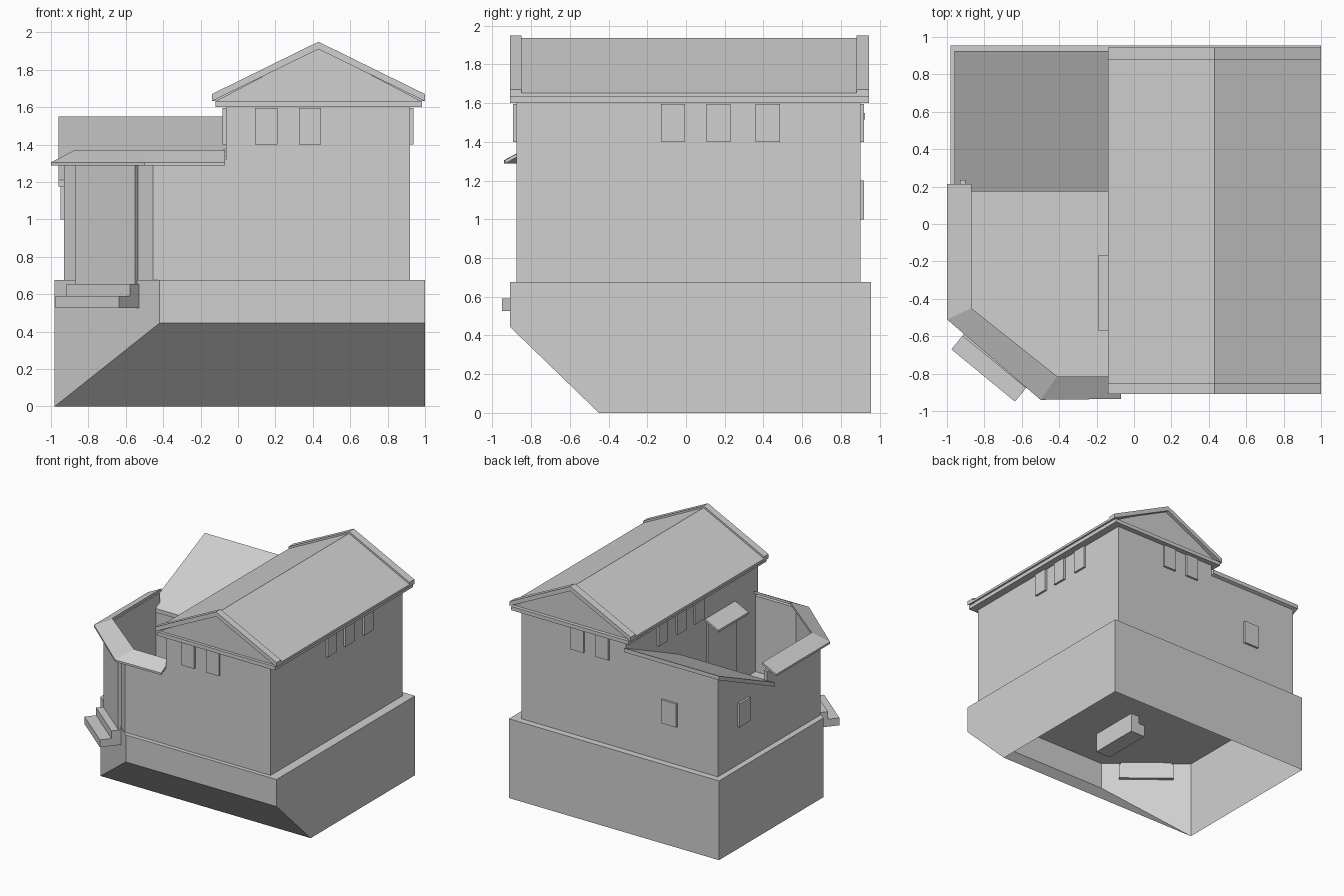
import bpy, bmesh
from mathutils import Vector

old = bpy.data.objects.get("Cube")
if old:
    bpy.data.objects.remove(old, do_unlink=True)

stone = bpy.data.materials.new("plain_grey")
stone.use_nodes = True
GREY = (0.63, 0.63, 0.63, 1)
stone.diffuse_color = GREY
stone.node_tree.nodes["Principled BSDF"].inputs["Base Color"].default_value = GREY


def finish(name, bm):
    bmesh.ops.recalc_face_normals(bm, faces=bm.faces)
    mesh = bpy.data.meshes.new(name)
    bm.to_mesh(mesh)
    bm.free()
    mesh.materials.append(stone)
    obj = bpy.data.objects.new(name, mesh)
    bpy.context.scene.collection.objects.link(obj)
    return obj


def loft(name, sections):
    """Join matching cross-sections into a closed solid."""
    bm = bmesh.new()
    rings = [[bm.verts.new(p) for p in s] for s in sections]
    n = len(rings[0])
    for a, b in zip(rings, rings[1:]):
        for i in range(n):
            j = (i + 1) % n
            bm.faces.new((a[i], a[j], b[j], b[i]))
    bm.faces.new(rings[0])
    bm.faces.new(rings[-1])
    return finish(name, bm)


def box(name, x0, x1, y0, y1, z0, z1):
    ring = [(x0, y0), (x1, y0), (x1, y1), (x0, y1)]
    return loft(name, [[(x, y, z) for x, y in ring] for z in (z0, z1)])


def prism_x(name, profile, x0, x1):
    return loft(name, [[(x, y, z) for y, z in profile] for x in (x0, x1)])


def prism_y(name, profile, y0, y1):
    return loft(name, [[(x, y, z) for x, z in profile] for y in (y0, y1)])


def strip(name, outer, inner, z_out, z_in):
    """Band between two plan lines, with its own heights on each side."""
    return loft(name, [[(*o, z_out[0]), (*o, z_out[1]), (*i, z_in[1]), (*i, z_in[0])]
                       for o, i in zip(outer, inner)])


# Podium: open-bottomed shell with a cut corner and a sloping front underside
FLOOR = 0.675
plan = [(-0.98, -0.45, 0), (-0.42, -0.91, 0.445), (1, -0.91, 0.445),
        (1, -0.45, 0), (1, 0.955, 0), (-0.98, 0.955, 0)]
bm = bmesh.new()
low = [bm.verts.new(p) for p in plan]
high = [bm.verts.new((x, y, FLOOR)) for x, y, z in plan]
for i in range(6):
    j = (i + 1) % 6
    bm.faces.new((low[i], low[j], high[j], high[i]))
bm.faces.new(high)
bm.faces.new(low[:4])
finish("podium", bm)

# Main hall
WX0, WX1, WY0, WY1 = -0.065, 0.92, -0.875, 0.90
box("hall_walls", WX0, WX1, WY0, WY1, FLOOR, 1.6)
box("hall_cornice", -0.12, 0.985, -0.91, 0.945, 1.6, 1.632)

# Gabled roof with raised copings at both ends
RIDGE = 0.43
gable = [(-0.14, 1.632), (-0.14, 1.652), (RIDGE, 1.935), (1, 1.652), (1, 1.632)]
coping = [(-0.14, 1.632), (-0.14, 1.67), (RIDGE, 1.95), (1, 1.67), (1, 1.632), (RIDGE, 1.91)]
prism_y("hall_roof", gable, -0.85, 0.88)
prism_y("pediment_infill", [(-0.12, 1.632), (RIDGE, 1.92), (0.98, 1.632)], -0.885, 0.915)
prism_y("front_coping", coping, -0.91, -0.85)
prism_y("back_coping", coping, 0.88, 0.945)

# Hall windows: raised panels on all four walls
T = 0.018
for k, x in enumerate((0.09, 0.325)):
    box(f"front_window_{k}", x, x + 0.12, WY0 - T, WY0, 1.4, 1.595)
    box(f"back_window_{k}", x, x + 0.12, WY1, WY1 + T, 1.4, 1.595)
for k, y in enumerate((-0.13, 0.105, 0.36)):
    box(f"left_window_{k}", WX1, WX1 + T, y, y + 0.125, 1.4, 1.595)
    box(f"right_window_{k}", WX0 - T, WX0, y, y + 0.125, 1.4, 1.595)

# Back annex with a single-pitch roof falling to the courtyard
prism_x("annex_walls", [(0.185, FLOOR), (0.185, 1.19), (0.90, 1.515), (0.90, FLOOR)], -0.93, WX0)
prism_x("annex_roof", [(0.175, 1.175), (0.175, 1.21), (0.925, 1.55), (0.925, 1.515)], -0.96, WX0)
box("annex_back_window", -0.55, -0.406, WY1, WY1 + T, 1.0, 1.2)
box("annex_side_window", -0.93 - T, -0.93, 0.485, 0.635, 1.0, 1.2)

# Courtyard wall and its sloping ledge
strip("courtyard_wall",
      [(-0.93, 0.235), (-0.93, -0.48), (-0.455, -0.872), (WX0, -0.872)],
      [(-0.90, 0.235), (-0.90, -0.465), (-0.445, -0.842), (WX0, -0.842)],
      (FLOOR, 1.32), (FLOOR, 1.32))
strip("courtyard_ledge",
      [(-1, 0.215), (-1, -0.51), (-0.5, -0.94), (-0.07, -0.935)],
      [(-0.87, 0.215), (-0.87, -0.45), (-0.41, -0.815), (-0.07, -0.815)],
      (1.288, 1.305), (1.35, 1.372))

# Entrance door and steps, set square to the cut corner
mid = Vector((-0.70, -0.68))
along = Vector((0.56, -0.46)).normalized()
out = Vector((along.y, -along.x))


def corner_box(name, half, d0, d1, z0, z1):
    ring = [mid + along * a + out * d
            for a, d in ((-half, d0), (half, d0), (half, d1), (-half, d1))]
    return loft(name, [[(p.x, p.y, z) for p in ring] for z in (z0, z1)])


corner_box("entrance_door", 0.207, -0.02, 0.018, 0.655, 1.3)
corner_box("lower_step", 0.22, -0.03, 0.168, 0.527, 0.59)
corner_box("upper_step", 0.22, -0.03, 0.075, 0.59, 0.655)

# Courtyard door of the hall, with awning and sunken steps
box("hall_door", WX0 - T, WX0, -0.56, -0.18, FLOOR, 1.34)
strip("door_awning", [(-0.19, -0.57), (-0.19, -0.165)], [(WX0, -0.57), (WX0, -0.165)],
      (1.3, 1.318), (1.36, 1.38))
box("hall_lower_step", -0.22, -0.08, -0.57, -0.13, 0.51, 0.61)
box("hall_upper_step", -0.16, -0.08, -0.57, -0.13, 0.61, FLOOR)
